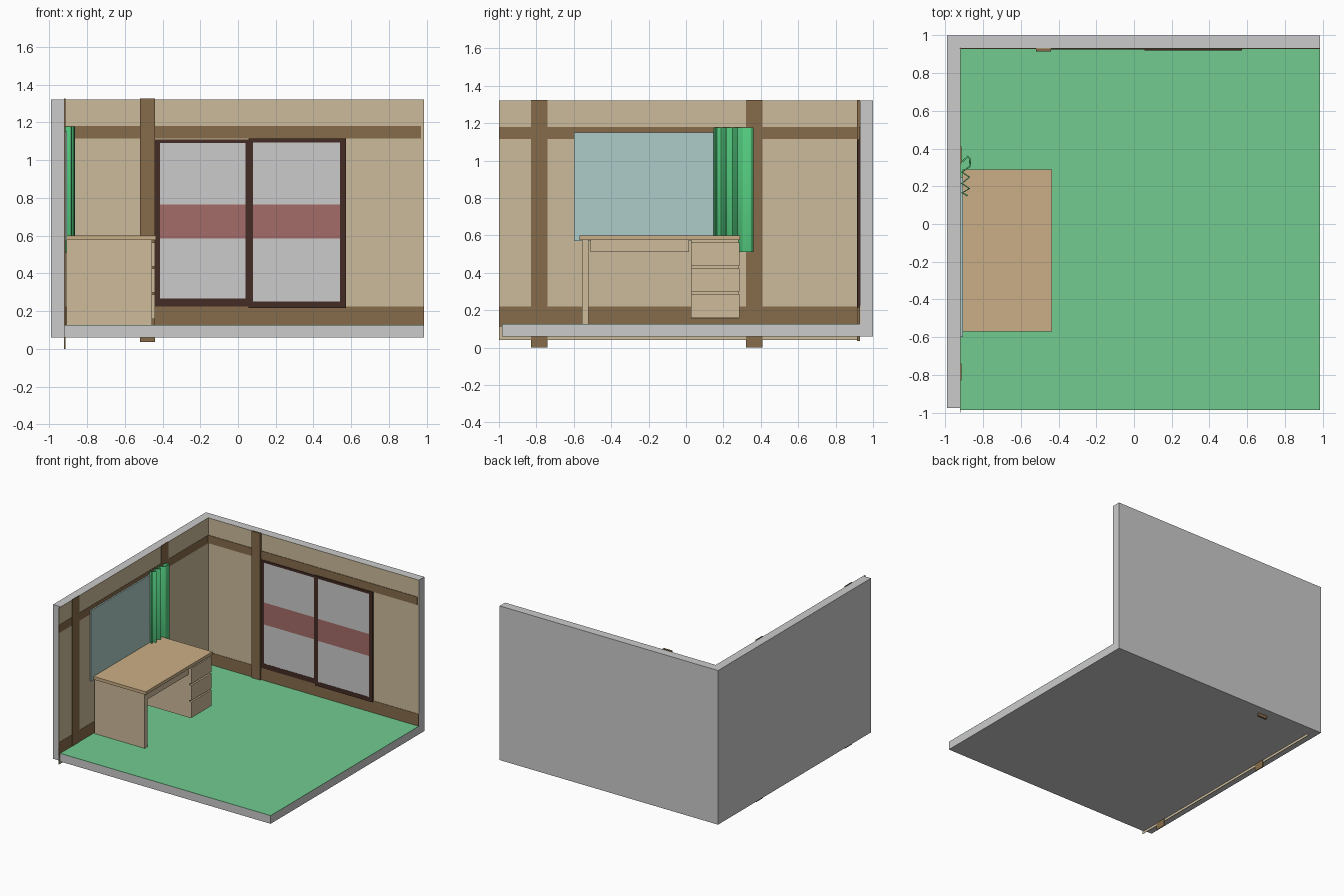
import bpy, bmesh

if "Cube" in bpy.data.objects:
    bpy.data.objects.remove(bpy.data.objects["Cube"])

def mat(name, rgb):
    m = bpy.data.materials.new(name)
    m.diffuse_color = (*rgb, 1)
    m.use_nodes = True
    m.node_tree.nodes["Principled BSDF"].inputs["Base Color"].default_value = m.diffuse_color
    return m

PLASTER = mat("plaster", (0.60, 0.50, 0.33))
TIMBER = mat("timber", (0.24, 0.15, 0.07))
FRAME = mat("dark_frame", (0.06, 0.025, 0.018))
MATTING = mat("green_floor", (0.17, 0.60, 0.28))
CURTAIN = mat("curtain_green", (0.09, 0.62, 0.22))
GLASS = mat("blue_glass", (0.42, 0.60, 0.58))
BAND = mat("red_band", (0.37, 0.15, 0.14))
DESK = mat("desk_wood", (0.62, 0.50, 0.33))
TOP = mat("desk_top_wood", (0.60, 0.43, 0.24))

def box(name, x, y, z, material=None):
    """Box from (min, max) ranges."""
    bm = bmesh.new()
    bmesh.ops.create_cube(bm, size=1)
    for v in bm.verts:
        for i, (a, b) in enumerate((x, y, z)):
            v.co[i] = (a + b) / 2 + v.co[i] * (b - a)
    me = bpy.data.meshes.new(name)
    bm.to_mesh(me)
    bm.free()
    ob = bpy.data.objects.new(name, me)
    bpy.context.collection.objects.link(ob)
    if material:
        me.materials.append(material)
    return ob

# Room shell
box("left_wall", (-0.99, -0.922), (-0.975, 1.0), (0.06, 1.32))
box("back_wall", (-0.922, 0.985), (0.932, 1.0), (0.06, 1.32))
box("floor_slab", (-0.922, 0.985), (-0.985, 0.932), (0.06, 0.124))
box("floor_matting", (-0.92, 0.985), (-0.985, 0.93), (0.124, 0.127), MATTING)

# Wall plaster
box("left_plaster", (-0.922, -0.920), (-1.0, 0.93), (0.04, 1.32), PLASTER)
box("back_plaster", (-0.92, 0.985), (0.930, 0.932), (0.10, 1.32), PLASTER)

# Exposed timbers, left wall
for name, z in (("left_baseboard", (0.11, 0.22)), ("left_rail", (1.115, 1.18))):
    box(name, (-0.921, -0.918), (-1.0, 0.928), z, TIMBER)
for i, y in enumerate(((-0.83, -0.74), (0.32, 0.41))):
    box(f"left_post_{i}", (-0.921, -0.915), y, (0.0, 1.325), TIMBER)

# Exposed timbers, back wall
box("back_baseboard", (-0.919, 0.985), (0.927, 0.931), (0.12, 0.225), TIMBER)
box("back_rail", (-0.919, 0.97), (0.926, 0.931), (1.115, 1.18), TIMBER)
box("back_post", (-0.52, -0.44), (0.915, 0.931), (0.035, 1.325), TIMBER)

# Sliding window panels on the back wall
def sliding_panel(name, x, z, inner_x, inner_z, y):
    yr = (y, 0.931)
    box(name + "_left_stile", (x[0], inner_x[0]), yr, z, FRAME)
    box(name + "_right_stile", (inner_x[1], x[1]), yr, z, FRAME)
    box(name + "_bottom_rail", inner_x, yr, (z[0], inner_z[0]), FRAME)
    box(name + "_top_rail", inner_x, yr, (inner_z[1], z[1]), FRAME)
    box(name + "_lower_pane", inner_x, (y + 0.002, 0.931), (inner_z[0], 0.585))
    box(name + "_band", inner_x, (y + 0.002, 0.931), (0.585, 0.765), BAND)
    box(name + "_upper_pane", inner_x, (y + 0.002, 0.931), (0.765, inner_z[1]))

sliding_panel("slider_a", (-0.44, 0.055), (0.225, 1.11), (-0.413, 0.04), (0.265, 1.09), 0.924)
sliding_panel("slider_b", (0.055, 0.572), (0.215, 1.113), (0.08, 0.54), (0.25, 1.093), 0.918)

# Left window glass
box("left_window_glass", (-0.919, -0.907), (-0.60, 0.25), (0.57, 1.15), GLASS)

# Gathered curtain: zigzag profile, extruded upwards
folds = [(-0.880, 0.358), (-0.868, 0.345), (-0.870, 0.305), (-0.912, 0.275),
         (-0.872, 0.248), (-0.912, 0.215), (-0.872, 0.188), (-0.910, 0.165),
         (-0.882, 0.150)]
folds.insert(0, (-0.910, 0.330))
n = len(folds)
verts = [(x, y, z) for z in (0.51, 1.178) for x, y in folds]
me = bpy.data.meshes.new("curtain")
me.from_pydata(verts, [], [(i, i + 1, n + i + 1, n + i) for i in range(n - 1)])
me.materials.append(CURTAIN)
curtain = bpy.data.objects.new("curtain", me)
bpy.context.collection.objects.link(curtain)
sol = curtain.modifiers.new("thickness", 'SOLIDIFY')
sol.thickness = 0.010
sol.offset = 0
bev = curtain.modifiers.new("soft_edges", 'BEVEL')
bev.width = 0.003
bev.segments = 2

# Desk
box("desk_top", (-0.91, -0.435), (-0.57, 0.29), (0.575, 0.60), TOP)
box("desk_side_panel", (-0.91, -0.455), (-0.555, -0.52), (0.127, 0.575), DESK)
box("centre_drawer", (-0.86, -0.46), (-0.51, 0.015), (0.51, 0.575), DESK)
box("drawer_cabinet", (-0.91, -0.455), (0.026, 0.28), (0.155, 0.575), DESK)
for i, z in enumerate(((0.158, 0.288), (0.299, 0.424), (0.436, 0.562))):
    box(f"drawer_front_{i}", (-0.456, -0.44), (0.026, 0.285), z, DESK)

# Smooth shading on the curtain only
bpy.context.view_layer.objects.active = curtain
curtain.select_set(True)
bpy.ops.object.shade_smooth_by_angle()
